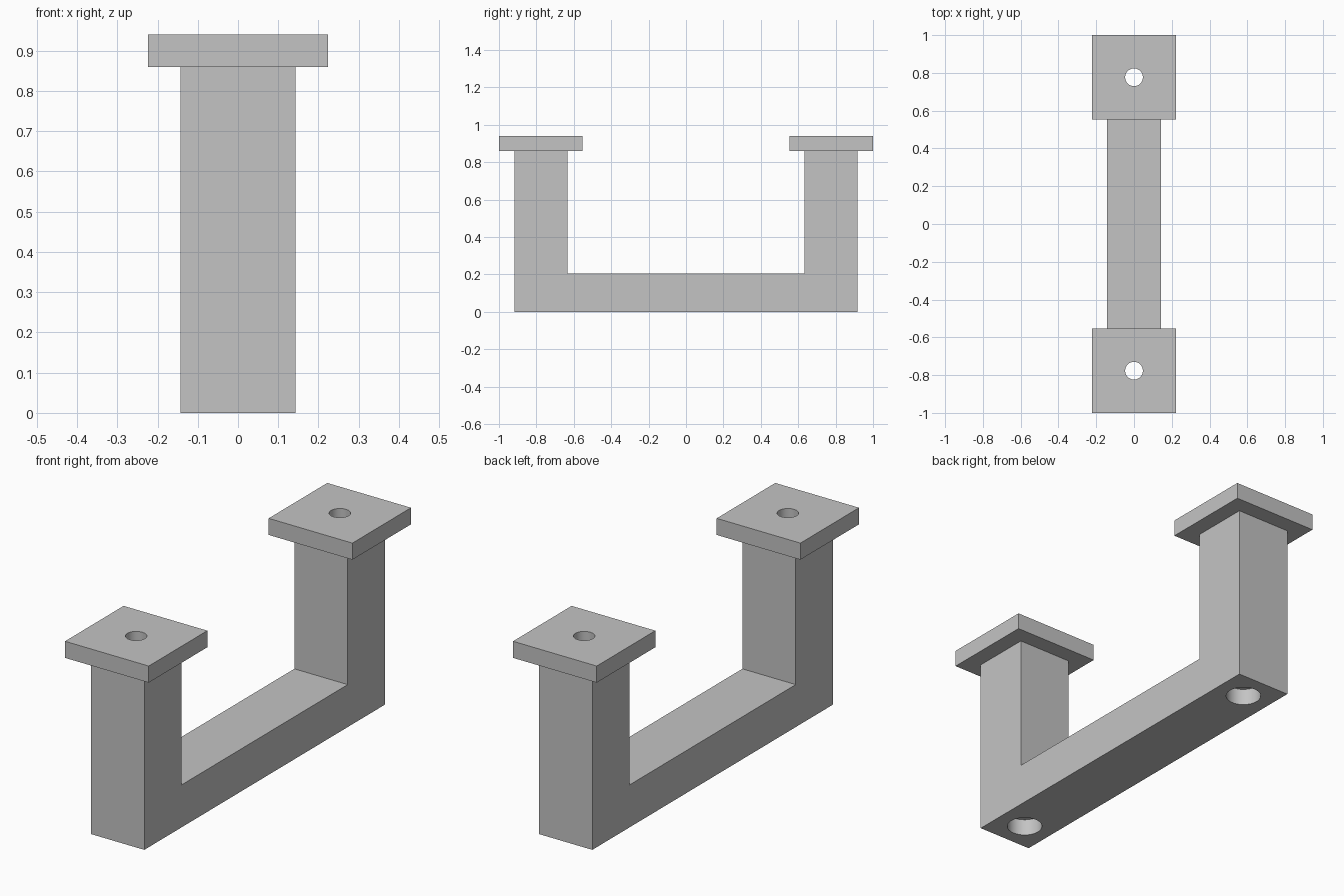
import bpy
import bmesh

cube = bpy.data.objects.get("Cube")
if cube:
    bpy.data.objects.remove(cube, do_unlink=True)

# Main dimensions
HALF_W = 0.1425                  # half width of the bar and posts
POST_IN, POST_OUT = 0.633, 0.918
BAR_TOP, PLATE_Z, TOP = 0.205, 0.86, 0.94
PLATE_HALF = 0.2235
CENTRE = 1.0 - PLATE_HALF        # y of post, plate and hole centres
HOLE_R, BORE_R, BORE_DEPTH = 0.047, 0.079, 0.08

grey = bpy.data.materials.new("plain grey")
grey.use_nodes = True
grey.diffuse_color = (0.55, 0.55, 0.55, 1)
grey.node_tree.nodes["Principled BSDF"].inputs["Base Color"].default_value = grey.diffuse_color


def finish(name, bm):
    """Turn a bmesh into a named grey object."""
    bmesh.ops.recalc_face_normals(bm, faces=bm.faces)
    mesh = bpy.data.meshes.new(name)
    bm.to_mesh(mesh)
    bm.free()
    mesh.materials.append(grey)
    obj = bpy.data.objects.new(name, mesh)
    bpy.context.collection.objects.link(obj)
    return obj


def cylinder(name, radius, y, z0, z1):
    bm = bmesh.new()
    bmesh.ops.create_cone(bm, cap_ends=True, segments=48, radius1=radius,
                          radius2=radius, depth=z1 - z0)
    bmesh.ops.translate(bm, verts=bm.verts, vec=(0, y, (z0 + z1) / 2))
    return finish(name, bm)


def cut(obj, cutters):
    """Subtract the cutters and keep the evaluated mesh."""
    for cutter in cutters:
        mod = obj.modifiers.new("hole", "BOOLEAN")
        mod.operation = "DIFFERENCE"
        mod.solver = "EXACT"
        mod.object = cutter
    graph = bpy.context.evaluated_depsgraph_get()
    mesh = bpy.data.meshes.new_from_object(obj.evaluated_get(graph))
    obj.modifiers.clear()
    obj.data = mesh


# U-shaped bracket: side profile extruded across x
half = [(POST_OUT, 0), (POST_OUT, PLATE_Z), (POST_IN, PLATE_Z), (POST_IN, BAR_TOP)]
profile = half + [(-y, z) for y, z in reversed(half)]
bm = bmesh.new()
face = bm.faces.new([bm.verts.new((-HALF_W, y, z)) for y, z in profile])
new = bmesh.ops.extrude_face_region(bm, geom=[face])["geom"]
bmesh.ops.translate(bm, vec=(2 * HALF_W, 0, 0),
                    verts=[v for v in new if isinstance(v, bmesh.types.BMVert)])
bracket = finish("bracket", bm)
parts, holes, bores = [bracket], [], []

# Square mounting plates on the posts, with screw holes and counterbores
for side, y in (("front", -CENTRE), ("back", CENTRE)):
    bm = bmesh.new()
    bmesh.ops.create_cube(bm, size=1)
    bmesh.ops.scale(bm, verts=bm.verts, vec=(2 * PLATE_HALF, 2 * PLATE_HALF, TOP - PLATE_Z))
    bmesh.ops.translate(bm, verts=bm.verts, vec=(0, y, (TOP + PLATE_Z) / 2))
    plate = finish(side + "_plate", bm)
    hole = cylinder(side + "_hole_cutter", HOLE_R, y, -0.1, TOP + 0.1)
    bore = cylinder(side + "_bore_cutter", BORE_R, y, -0.1, BORE_DEPTH)
    cut(plate, [hole])
    parts.append(plate)
    holes.append(hole)
    bores.append(bore)

cut(bracket, holes + bores)
for cutter in holes + bores:
    bpy.data.objects.remove(cutter, do_unlink=True)

# Smooth hole walls, sharp edges elsewhere
bpy.ops.object.select_all(action="DESELECT")
for part in parts:
    part.select_set(True)
bpy.context.view_layer.objects.active = bracket
bpy.ops.object.shade_smooth_by_angle()
